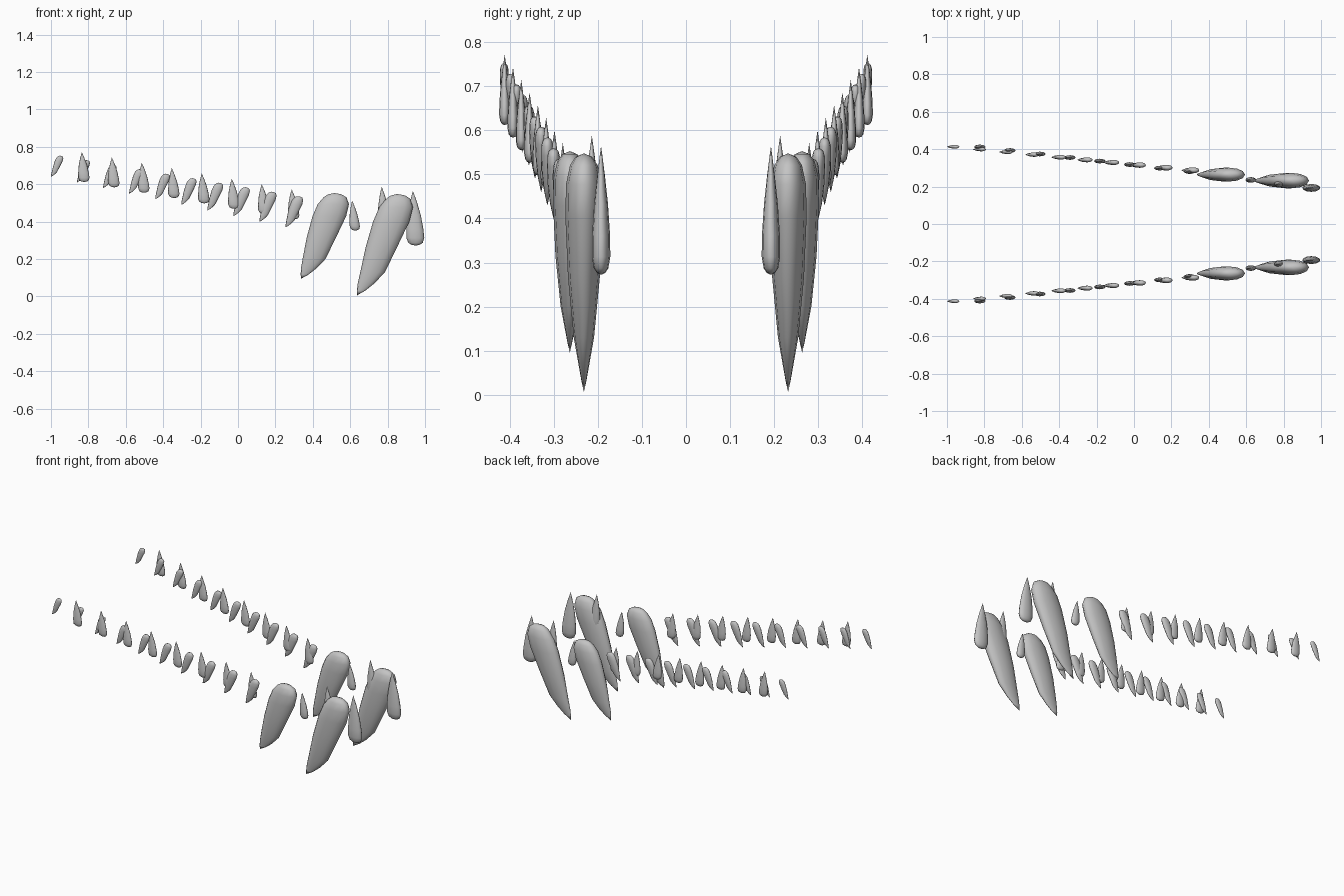
import bpy, math

cube = bpy.data.objects.get("Cube")
if cube:
    bpy.data.objects.remove(cube)

ivory = bpy.data.materials.new("tooth grey")
ivory.use_nodes = True
colour = (0.55, 0.55, 0.55, 1)
ivory.diffuse_color = colour
ivory.node_tree.nodes["Principled BSDF"].inputs["Base Color"].default_value = colour

# Profiles from tip to root: (position, width, thickness, backward bow)
FANG = [(0.05, .24, .14, .06), (.12, .46, .3, .11), (.23, .68, .55, .16),
        (.48, .87, .86, .13), (.73, 1, 1, .12), (.87, .93, .97, .1),
        (.95, .68, .75, .07), (.985, .4, .45, .03)]
PEG = [(.08, .16, .15, 0), (.22, .42, .4, 0), (.45, .75, .75, 0),
       (.7, .95, .98, 0), (.86, 1, 1, 0), (.95, .8, .78, 0), (.985, .45, .45, 0)]
SIDES = 12


def tooth(name, profile, tip, root, width, thick, y):
    """Loft level rings between a tip and a root, both given as (x, z)."""
    dx, dz = root[0] - tip[0], root[1] - tip[1]
    verts = [(tip[0], y, tip[1])]
    for t, w, d, bow in profile:
        cx, cz = tip[0] + dx * (t + bow), tip[1] + dz * t
        for i in range(SIDES):
            a = math.tau * i / SIDES
            verts.append((cx + width * w * math.cos(a),
                          y + thick * d * math.sin(a), cz))
    verts.append((root[0], y, root[1]))
    last = len(verts) - 1
    faces = []
    for i in range(SIDES):
        j = (i + 1) % SIDES
        faces.append((0, 1 + j, 1 + i))
        for r in range(len(profile) - 1):
            a, b = 1 + r * SIDES, 1 + (r + 1) * SIDES
            faces.append((a + i, a + j, b + j, b + i))
        end = last - SIDES
        faces.append((end + i, end + j, last))
    if dz < 0:  # keep the normals outward on teeth that point up
        faces = [f[::-1] for f in faces]
    mesh = bpy.data.meshes.new(name)
    mesh.from_pydata(verts, [], faces)
    mesh.materials.append(ivory)
    mesh.polygons.foreach_set("use_smooth", [True] * len(mesh.polygons))
    obj = bpy.data.objects.new(name, mesh)
    bpy.context.collection.objects.link(obj)


def mix(a, b, t):
    return a + (b - a) * t


for side, s in (("left", 1), ("right", -1)):
    # Small upper teeth, growing toward the front
    for i in range(10):
        t = i / 9
        x, z = mix(-1, .255, t), mix(.64, .37, t)
        tooth(f"{side}_upper_tooth_{i + 1}", FANG, (x, z),
              (x + mix(.048, .066, t), z + mix(.113, .166, t)),
              mix(.021, .032, t), mix(.01, .016, t), s * mix(.413, .287, t))

    # Small lower teeth, evenly spaced
    for i in range(8):
        t = i / 7
        x, z = mix(-.835, .287, t), mix(.772, .572, t)
        tooth(f"{side}_lower_tooth_{i + 1}", PEG, (x, z),
              (x + .013, z - .16), .03, .0125, s * mix(.412, .28, t))

    # Lower teeth between and ahead of the fangs
    tooth(f"{side}_lower_tooth_9", PEG, (.61, .513), (.627, .352), .027, .015, s * .236)
    tooth(f"{side}_lower_tooth_10", PEG, (.768, .588), (.785, .36), .034, .018, s * .214)
    tooth(f"{side}_lower_front_tooth", PEG, (.935, .565), (.95, .272), .048, .021, s * .193)

    # Large upper fangs
    tooth(f"{side}_rear_fang", FANG, (.337, .095), (.515, .553), .09, .038, s * .264)
    tooth(f"{side}_front_fang", FANG, (.635, .005), (.852, .548), .097, .042, s * .232)
